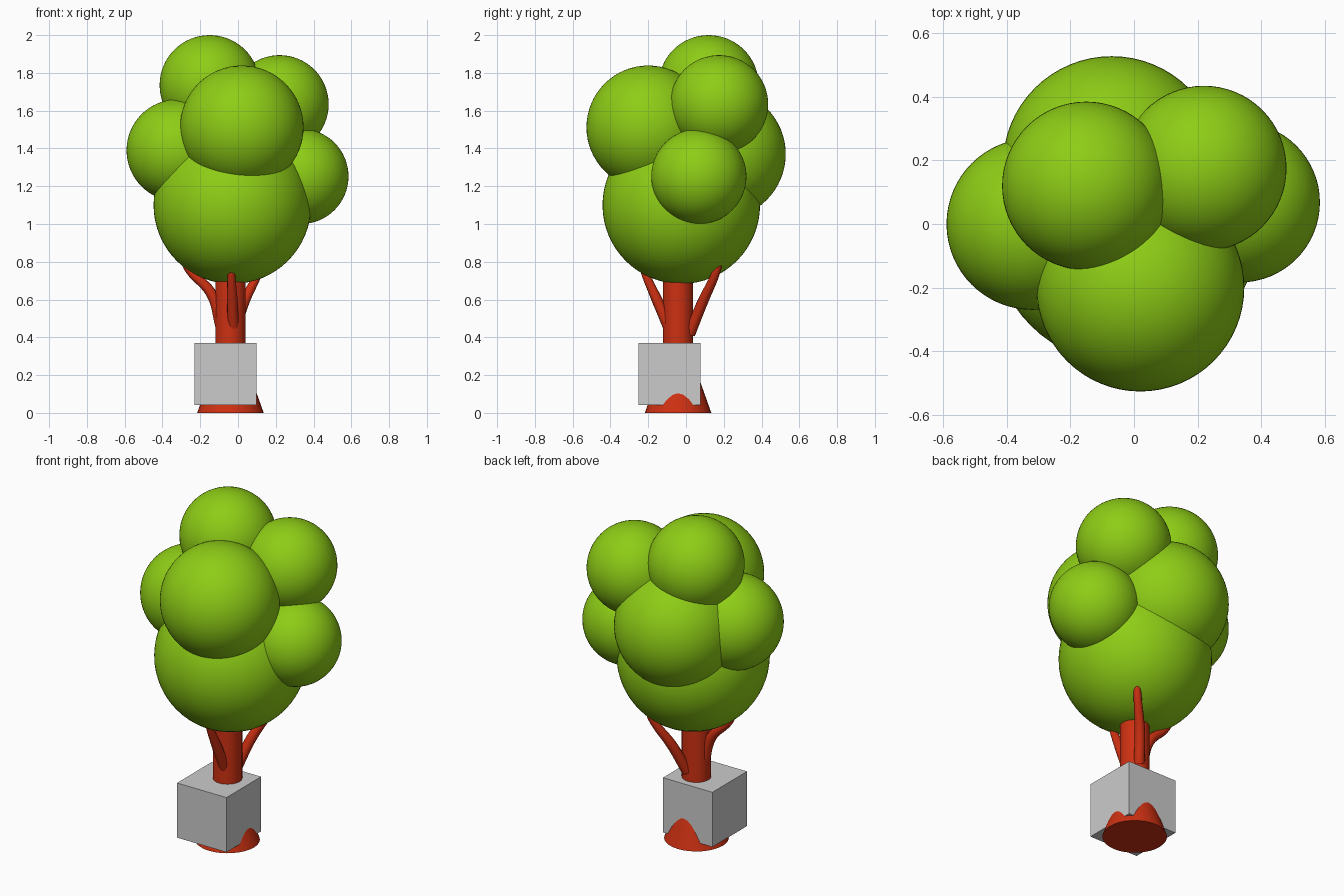
import bpy, bmesh
from math import radians

if "Cube" in bpy.data.objects:
    bpy.data.objects.remove(bpy.data.objects["Cube"])


def material(name, color):
    m = bpy.data.materials.new(name)
    m.diffuse_color = (*color, 1)
    m.use_nodes = True
    m.node_tree.nodes["Principled BSDF"].inputs["Base Color"].default_value = m.diffuse_color
    return m


leaf = material("leaf_green", (0.27, 0.61, 0.008))
bark = material("bark_red", (0.61, 0.03, 0.006))


def smooth(ob, mat):
    ob.data.materials.append(mat)
    bpy.ops.object.shade_smooth_by_angle(angle=radians(40))


# Foliage: overlapping balls (name, centre, radius)
for name, centre, r in [
    ("foliage_bottom", (-0.03, -0.025, 1.10), 0.417),
    ("foliage_front", (0.02, -0.20, 1.512), 0.327),
    ("foliage_top", (-0.15, 0.12, 1.735), 0.265),
    ("foliage_upper_right", (0.22, 0.175, 1.634), 0.26),
    ("foliage_lower_right", (0.333, 0.068, 1.252), 0.252),
    ("foliage_left", (-0.32, 0.0, 1.39), 0.27),
    ("foliage_back", (-0.07, 0.185, 1.37), 0.343),
]:
    bpy.ops.mesh.primitive_uv_sphere_add(segments=64, ring_count=32, radius=r, location=centre)
    ob = bpy.context.object
    ob.name = name
    smooth(ob, leaf)

# Trunk: straight column with a flared foot
AXIS = (-0.04, -0.042)
bpy.ops.mesh.primitive_cylinder_add(vertices=32, radius=0.08, depth=0.5, location=(*AXIS, 0.5))
trunk = bpy.context.object
trunk.name = "trunk"
smooth(trunk, bark)

bpy.ops.mesh.primitive_cone_add(vertices=32, radius1=0.176, radius2=0.08, depth=0.27,
                                location=(*AXIS, 0.135))
foot = bpy.context.object
foot.name = "trunk_foot"
smooth(foot, bark)

# Planter block around the trunk
bpy.ops.mesh.primitive_cube_add(size=0.328, location=(-0.065, -0.087, 0.205))
bpy.context.object.name = "planter_block"


# Branches: tapered bent tubes running from the trunk into the foliage
def branch(name, points):
    cu = bpy.data.curves.new(name, "CURVE")
    cu.dimensions = "3D"
    cu.bevel_depth = 0.03
    cu.bevel_resolution = 4
    cu.resolution_u = 6
    cu.use_fill_caps = True
    sp = cu.splines.new("BEZIER")
    sp.bezier_points.add(len(points) - 1)
    for bp, co, taper in zip(sp.bezier_points, points, (1.0, 0.95, 0.7, 0.5)):
        bp.co = co
        bp.radius = taper
        bp.handle_left_type = bp.handle_right_type = "AUTO"
    ob = bpy.data.objects.new(name, cu)
    bpy.context.collection.objects.link(ob)
    bpy.ops.object.select_all(action="DESELECT")
    ob.select_set(True)
    bpy.context.view_layer.objects.active = ob
    bpy.ops.object.convert(target="MESH")
    smooth(bpy.context.object, bark)


branch("branch_left", [(-0.09, -0.04, 0.46), (-0.14, -0.04, 0.63), (-0.265, -0.04, 0.765), (-0.29, -0.04, 0.82)])
branch("branch_front", [(-0.025, -0.09, 0.45), (-0.03, -0.15, 0.59), (-0.035, -0.215, 0.735), (-0.035, -0.235, 0.79)])
branch("branch_back", [(-0.02, 0.02, 0.42), (0.03, 0.085, 0.58), (0.115, 0.165, 0.76), (0.13, 0.18, 0.82)])
